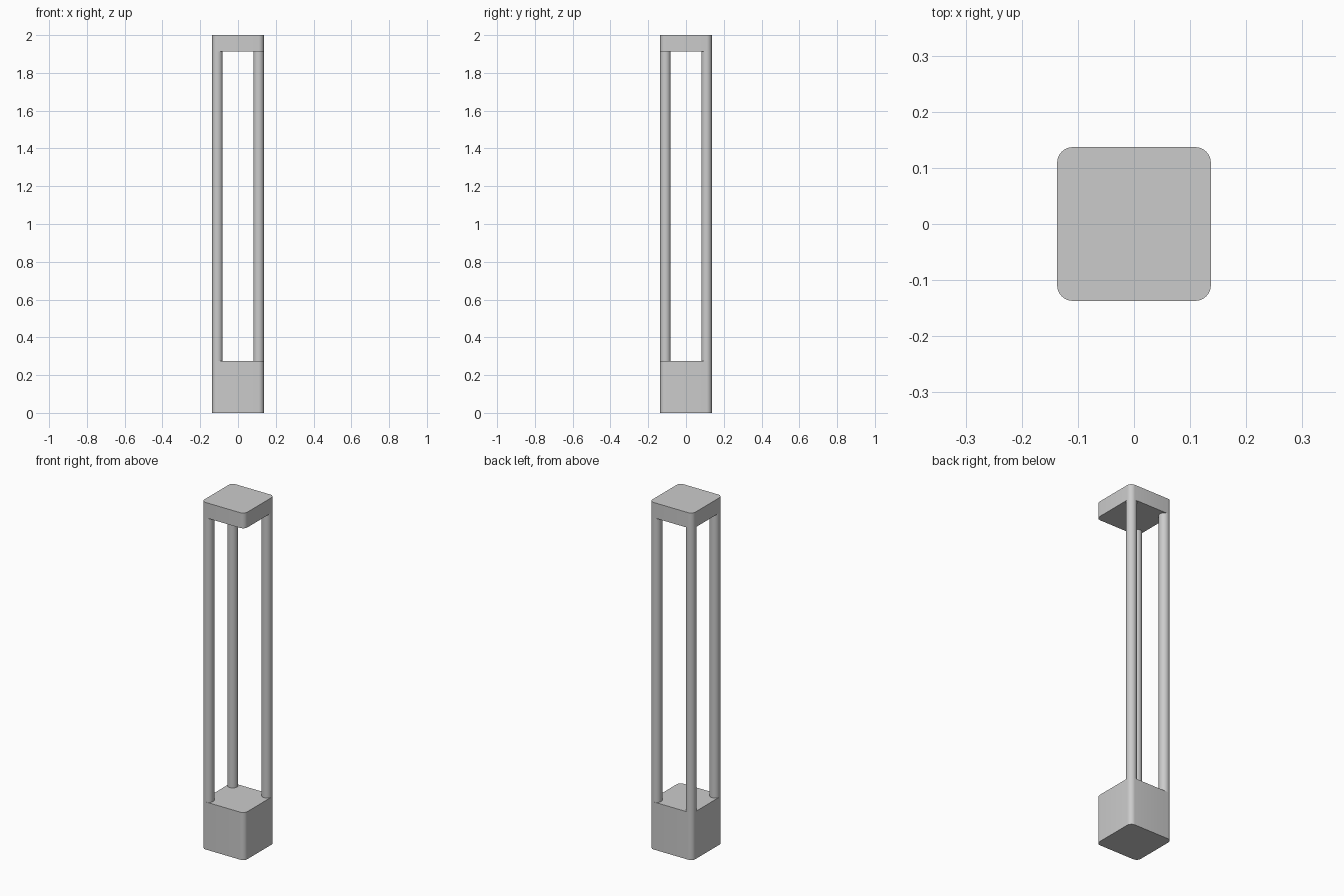
import bpy, bmesh, math

if "Cube" in bpy.data.objects:
    bpy.data.objects.remove(bpy.data.objects["Cube"])

HALF = 0.137        # half width of the blocks
R = 0.028           # corner radius, shared by the posts
C = HALF - R        # post / corner centre offset
BASE_TOP, CAP_BOTTOM, TOP = 0.274, 1.912, 2.0


def extrude(name, outline, z0, z1):
    """Upright prism from a 2D outline."""
    bm = bmesh.new()
    face = bm.faces.new([bm.verts.new((x, y, z0)) for x, y in outline])
    res = bmesh.ops.extrude_face_region(bm, geom=[face], use_keep_orig=True)
    for v in res["geom"]:
        if isinstance(v, bmesh.types.BMVert):
            v.co.z = z1
    bmesh.ops.recalc_face_normals(bm, faces=bm.faces)
    mesh = bpy.data.meshes.new(name)
    bm.to_mesh(mesh)
    bm.free()
    ob = bpy.data.objects.new(name, mesh)
    bpy.context.collection.objects.link(ob)
    bpy.ops.object.select_all(action='DESELECT')
    ob.select_set(True)
    bpy.context.view_layer.objects.active = ob
    bpy.ops.object.shade_smooth_by_angle(angle=math.radians(35))
    return ob


def arc(cx, cy, start, sweep, steps):
    return [(cx + R * math.cos(math.radians(start + sweep * i / steps)),
             cy + R * math.sin(math.radians(start + sweep * i / steps)))
            for i in range(steps + 1)]


# Rounded square shared by the base and the cap
square = []
for sx, sy, start in ((1, 1, 0), (-1, 1, 90), (-1, -1, 180), (1, -1, 270)):
    square += arc(sx * C, sy * C, start, 90, 8)

extrude("base_block", square, 0, BASE_TOP)
extrude("top_cap", square, CAP_BOTTOM, TOP)

# Three round posts; the front right corner stays open
for name, sx, sy in (("front_left_post", -1, -1),
                     ("back_left_post", -1, 1),
                     ("back_right_post", 1, 1)):
    extrude(name, arc(sx * C, sy * C, 0, 360, 32)[:-1], BASE_TOP, CAP_BOTTOM)
